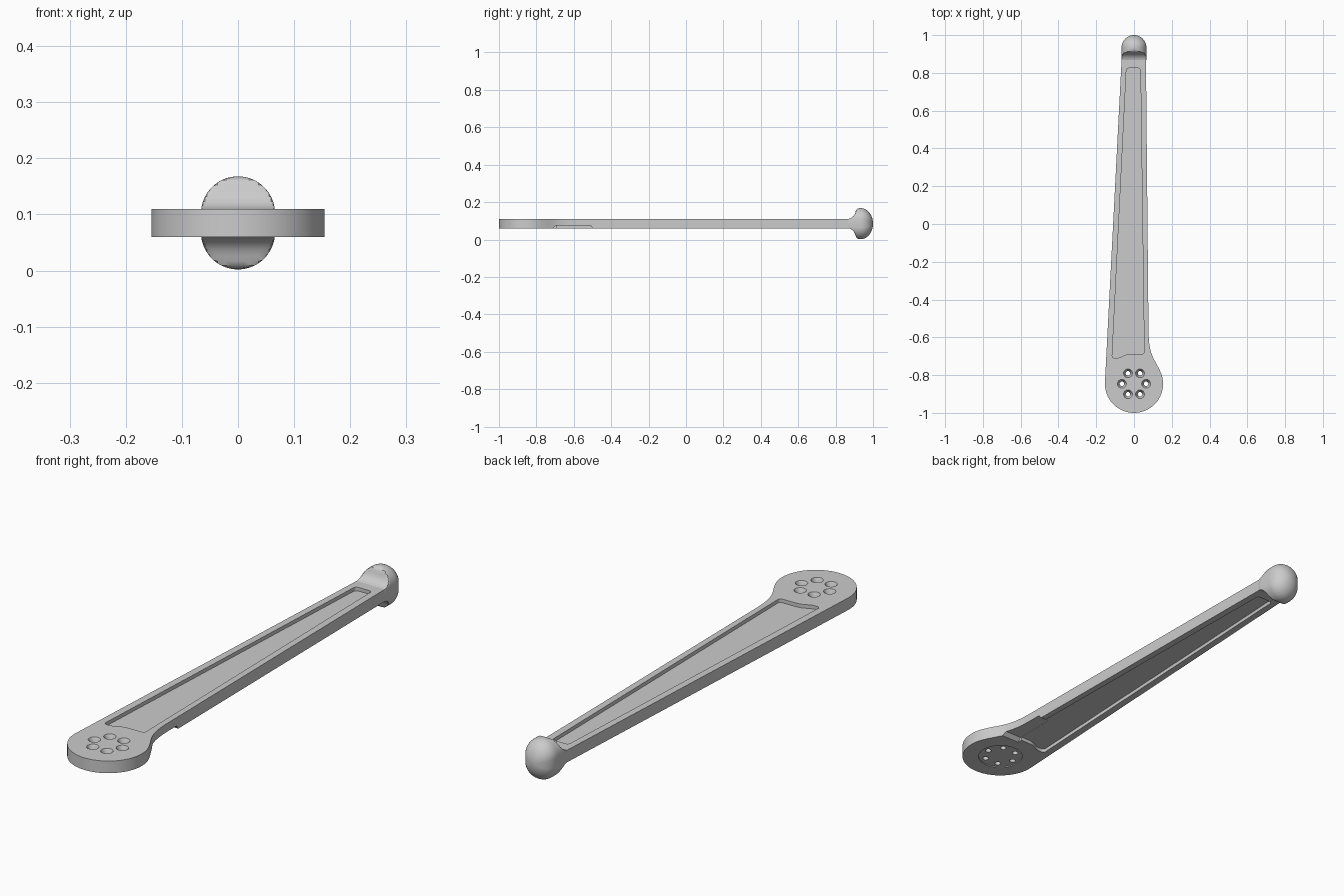
import bpy, bmesh, math
from mathutils import Vector
from mathutils.geometry import interpolate_bezier

if "Cube" in bpy.data.objects:
    bpy.data.objects.remove(bpy.data.objects["Cube"])

grey = bpy.data.materials.new("light grey")
grey.use_nodes = True
grey.diffuse_color = (0.6, 0.6, 0.6, 1)
grey.node_tree.nodes["Principled BSDF"].inputs["Base Color"].default_value = (0.6, 0.6, 0.6, 1)

HUB = (0, -0.846)
HUB_R = 0.154
Z0, Z1, MID = 0.06, 0.11, 0.085


def arc(cx, cy, r, a0, a1, n):
    return [(cx + r * math.cos(math.radians(a0 + (a1 - a0) * i / n)),
             cy + r * math.sin(math.radians(a0 + (a1 - a0) * i / n))) for i in range(n + 1)]


def circle(cx, cy, r, n=24):
    return arc(cx, cy, r, 0, 360, n)[:-1]


def loft(name, rings):
    """Skin a stack of equal-length rings and cap both ends."""
    bm = bmesh.new()
    loops = [[bm.verts.new(p) for p in ring] for ring in rings]
    n = len(loops[0])
    for a, b in zip(loops, loops[1:]):
        for i in range(n):
            bm.faces.new((a[i], a[(i + 1) % n], b[(i + 1) % n], b[i]))
    bm.faces.new(loops[0])
    bm.faces.new(loops[-1])
    bmesh.ops.recalc_face_normals(bm, faces=bm.faces)
    mesh = bpy.data.meshes.new(name)
    bm.to_mesh(mesh)
    bm.free()
    mesh.materials.append(grey)
    obj = bpy.data.objects.new(name, mesh)
    bpy.context.collection.objects.link(obj)
    return obj


def prism(name, bottom, z0, z1, top=None):
    return loft(name, [[(x, y, z0) for x, y in bottom],
                       [(x, y, z1) for x, y in top or bottom]])


def select(obj):
    bpy.ops.object.select_all(action='DESELECT')
    obj.select_set(True)
    bpy.context.view_layer.objects.active = obj


def cut(obj, cutter):
    cutter.hide_render = True
    mod = obj.modifiers.new("cut", 'BOOLEAN')
    mod.operation, mod.solver, mod.object = 'DIFFERENCE', 'EXACT', cutter
    select(obj)
    bpy.ops.object.modifier_apply(modifier=mod.name)
    bpy.data.objects.remove(cutter)


def rounded(points, r, n=5):
    """Round each corner of a closed outline with a short curve."""
    out = []
    pts = [Vector(p) for p in points]
    for i, p in enumerate(pts):
        a = p + (pts[i - 1] - p).normalized() * r
        b = p + (pts[(i + 1) % len(pts)] - p).normalized() * r
        out += [tuple(v) for v in interpolate_bezier(a, a.lerp(p, 0.6), b.lerp(p, 0.6), b, n)]
    return out


# Tapered arm with a round hub; one side blends into the hub
blend = interpolate_bezier(Vector((0.077, -0.58)), Vector((0.080, -0.70)),
                           Vector((0.110, -0.715)), Vector((0.1396, -0.781)), 16)
outline = [(0.063, 0.90)] + [tuple(v) for v in blend][:-1]
outline += arc(*HUB, HUB_R, 25, -183, 56) + [(-0.064, 0.90)]
arm = prism("arm", outline, Z0, Z1)

# Long pockets on both faces
pocket = rounded([(0.034, 0.825), (-0.040, 0.825), (-0.116, -0.710), (-0.082, -0.710),
                  (-0.040, -0.690), (0.054, -0.688)], 0.013)
cut(arm, prism("top_pocket_cutter", pocket, Z1 - 0.015, 0.2))
cut(arm, prism("bottom_pocket_cutter", pocket, -0.1, Z0 + 0.015))

# Side opening of the lower pocket, with sloped ends
cut(arm, prism("side_opening_cutter",
               [(0.02, -0.715), (0.2, -0.715), (0.2, -0.495), (0.02, -0.495)], Z0 - 0.005, Z0 + 0.0155,
               [(0.02, -0.695), (0.2, -0.695), (0.2, -0.510), (0.02, -0.510)]))

# Shallow round seat under the hub
cut(arm, prism("hub_seat_cutter", circle(*HUB, 0.089, 48), -0.1, Z0 + 0.004))

# Ring of six countersunk screw holes
for k in range(6):
    a = math.radians(60 * k)
    x, y = HUB[0] + 0.064 * math.cos(a), HUB[1] + 0.064 * math.sin(a)
    cut(arm, prism("hole_cutter", circle(x, y, 0.012), 0.0, 0.2))
    cut(arm, prism("countersink_cutter", circle(x, y, 0.010), MID - 0.002, Z1 + 0.001,
                   circle(x, y, 0.024)))

# Domed end knob that flares out of the arm
R, STRETCH, CY = 0.066, 0.017, 0.934
section = [(R * math.cos(t), R * math.sin(t) + math.copysign(STRETCH, math.sin(t)))
           for t in (2 * math.pi * (i + 0.5) / 48 for i in range(48))]
neck = [(0.865, 0.0245), (0.874, 0.0265), (0.884, 0.031), (0.893, 0.038), (0.900, 0.047),
        (0.905, 0.058), (0.908, 0.068), (0.912, 0.076), (0.918, 0.080), (0.926, 0.0825)]
rings = []
for y, h in neck:
    w = 0.97 if y < 0.87 else 1.0
    rings.append([(x * w, y, MID + max(-h, min(h, z))) for x, z in section])
for i in range(15):
    t = math.radians(88 * i / 14)
    s = math.cos(t)
    rings.append([(x * s, CY + R * math.sin(t), MID + z * s) for x, z in section])
knob = loft("end_knob", rings)

for obj in (arm, knob):
    select(obj)
    bpy.ops.object.shade_smooth_by_angle(angle=math.radians(30))
